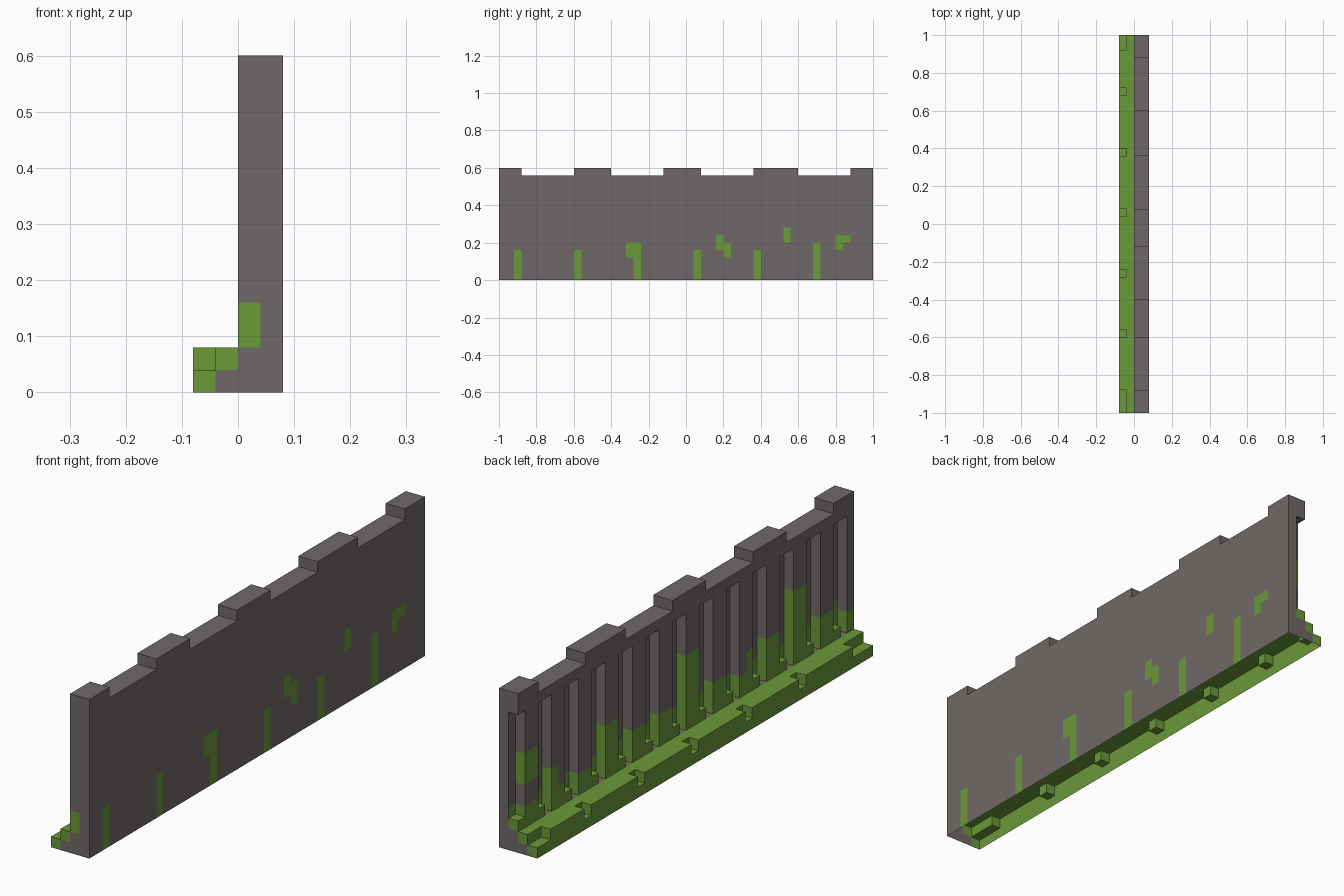
import bpy, bmesh
from mathutils import Vector

if "Cube" in bpy.data.objects:
    bpy.data.objects.remove(bpy.data.objects["Cube"])

U = 0.04                      # block size
NX, NY, NZ = 4, 50, 15        # block grid
ORIGIN = Vector((-0.08, -1.0, 0.0))


def material(name, rgb):
    m = bpy.data.materials.new(name)
    m.diffuse_color = (*rgb, 1)
    m.use_nodes = True
    m.node_tree.nodes["Principled BSDF"].inputs["Base Color"].default_value = m.diffuse_color
    return m


STONE = material("grey stone", (0.159, 0.141, 0.137))
MOSS = material("green moss", (0.145, 0.319, 0.042))

# Raised merlon spans and ledge notch spans, in blocks along y
MERLONS = [(0, 3), (10, 15), (22, 27), (34, 40), (47, 50)]
NOTCHES = [(0, 3), (10, 11), (18, 19), (26, 27), (34, 35), (42, 43), (48, 50)]

# Moss patches as (y0, y1, z0, z1) in blocks: flat side, then fluted side
FLAT_MOSS = [(2, 3, 0, 4), (10, 11, 0, 4), (18, 19, 0, 5), (17, 18, 3, 5),
             (26, 27, 0, 4), (34, 35, 0, 4), (42, 43, 0, 5), (29, 30, 4, 6),
             (30, 31, 3, 5), (38, 39, 5, 7), (45, 46, 4, 6), (46, 47, 5, 6)]
FLUTED_MOSS = [(47, 49, 6, 9), (46, 47, 7, 8), (44, 45, 4, 6), (35, 37, 4, 7),
               (34, 35, 4, 5), (31, 33, 4, 5), (27, 29, 4, 5), (23, 25, 4, 9),
               (22, 23, 4, 6), (19, 21, 4, 5), (14, 16, 4, 6), (11, 13, 4, 6),
               (7, 9, 4, 9), (6, 7, 5, 8), (3, 5, 4, 5), (1, 2, 4, 5)]


def within(j, spans):
    return any(a <= j < b for a, b in spans)


def patched(j, k, patches):
    return any(a <= j < b and c <= k < d for a, b, c, d in patches)


def solid(i, j, k):
    if not (0 <= i < NX and 0 <= j < NY and 0 <= k < NZ):
        return False
    if i == 0:                                   # outer ledge row with notches
        return k < (1 if within(j, NOTCHES) else 2)
    if i == 1:                                   # inner ledge row
        return k < 2
    if k == NZ - 1 and not within(j, MERLONS):   # gaps between merlons
        return False
    if i == 2 and j % 4 in (1, 2):               # vertical flutes
        floor = 2 if j % 4 == 1 and j < 49 else 3
        return not floor <= k < 13
    return True


def mossy(i, j, k, n, x):
    if i == 0:
        return True
    if i == 1:
        return k >= 1
    if n.x > 0:
        return patched(j, k, FLAT_MOSS)
    if i == 2 or (n.x < 0 and x < 0.05):
        return 2 <= k < 4 or patched(j, k, FLUTED_MOSS)
    return False


def build(name, columns):
    """Outer skin of the chosen block columns, left open underneath."""
    bm = bmesh.new()
    for i in columns:
        for j in range(NY):
            for k in range(NZ):
                if not solid(i, j, k):
                    continue
                for axis in range(3):
                    for s in (-1, 1):
                        n = Vector((0, 0, 0))
                        n[axis] = s
                        if solid(i + int(n.x), j + int(n.y), k + int(n.z)):
                            continue
                        if n.z < 0 and k == 0:
                            continue
                        c = ORIGIN + U * (Vector((i, j, k)) + Vector((.5, .5, .5)) + n * .5)
                        a = Vector((0, 0, 0))
                        a[(axis + 1) % 3] = U / 2
                        b = n.cross(a)
                        f = bm.faces.new([bm.verts.new(c + p) for p in
                                          (a + b, b - a, -a - b, a - b)])
                        f.material_index = int(mossy(i, j, k, n, c.x))
    bmesh.ops.remove_doubles(bm, verts=bm.verts, dist=0.001)
    me = bpy.data.meshes.new(name)
    bm.to_mesh(me)
    bm.free()
    me.materials.append(STONE)
    me.materials.append(MOSS)
    bpy.context.collection.objects.link(bpy.data.objects.new(name, me))


# Fluted wall with merlons, and the mossy ledge at its foot
build("fluted_wall", (2, 3))
build("mossy_ledge", (0, 1))
